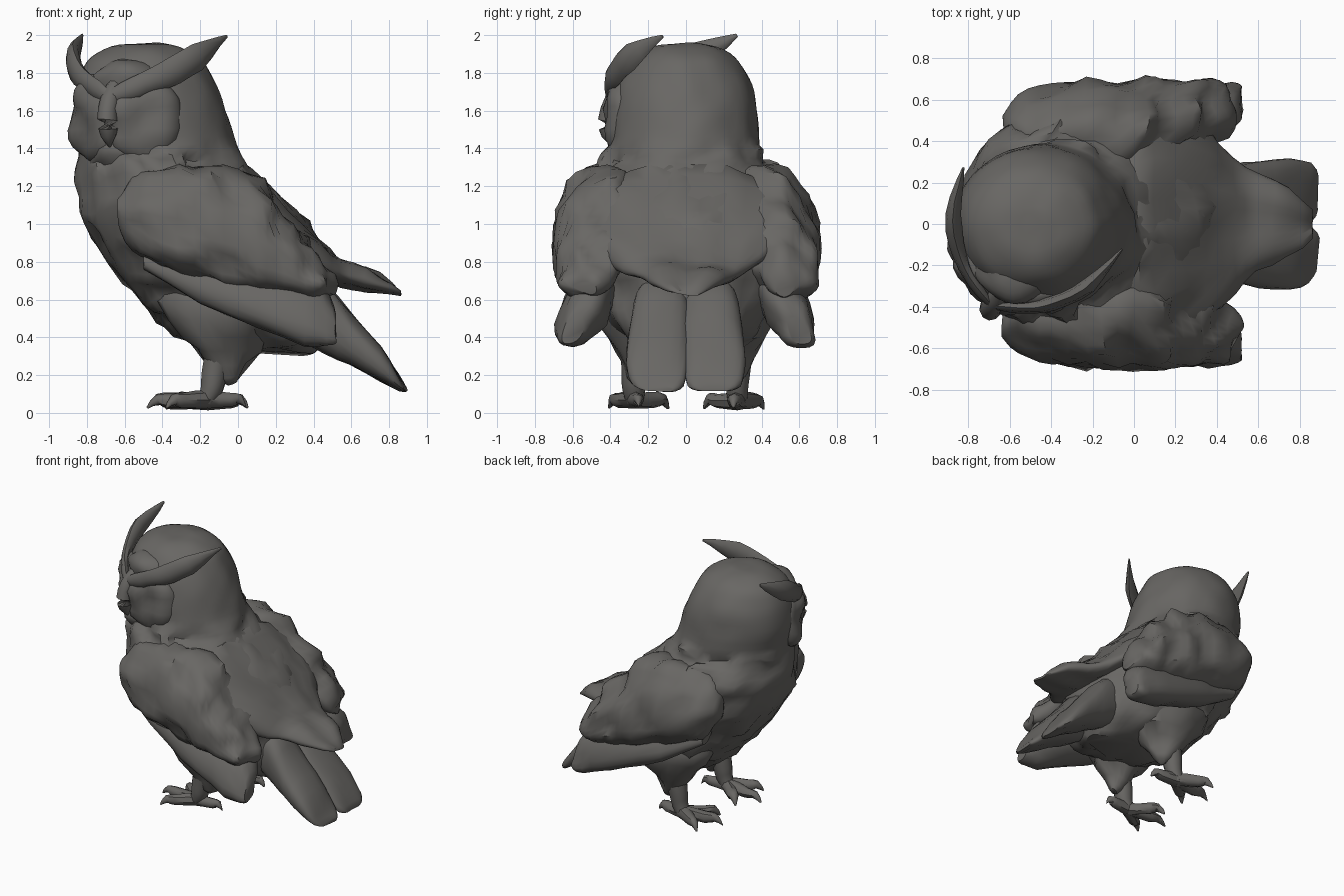
import bpy, bmesh, math
from mathutils import Vector, Matrix, noise

cube = bpy.data.objects.get("Cube")
if cube:
    bpy.data.objects.remove(cube, do_unlink=True)

grey = bpy.data.materials.new("dark warm grey")
grey.use_nodes = True
COLOR = (0.14, 0.135, 0.127, 1)
grey.diffuse_color = COLOR
grey.node_tree.nodes["Principled BSDF"].inputs["Base Color"].default_value = COLOR


def finish(name, bm, ruffle):
    """Ruffle the plumage, then turn the bmesh into a shaded object."""
    bmesh.ops.recalc_face_normals(bm, faces=bm.faces)
    bm.normal_update()
    moves = []
    for v in bm.verts:
        n = noise.noise_vector(v.co * 7)
        moves.append((v.normal * n.x + n * 0.6) * ruffle(v.co))
    for v, m in zip(bm.verts, moves):
        v.co += m
    mesh = bpy.data.meshes.new(name)
    bm.to_mesh(mesh)
    bm.free()
    mesh.materials.append(grey)
    obj = bpy.data.objects.new(name, mesh)
    bpy.context.collection.objects.link(obj)
    bpy.ops.object.select_all(action='DESELECT')
    obj.select_set(True)
    bpy.context.view_layer.objects.active = obj
    bpy.ops.object.shade_smooth_by_angle(angle=math.radians(45))


def skin(rings):
    """Bridge rings of points into a closed bmesh."""
    bm = bmesh.new()
    loops = [[bm.verts.new(p) for p in ring] for ring in rings]
    n = len(loops[0])
    for a, b in zip(loops, loops[1:]):
        for i in range(n):
            j = (i + 1) % n
            bm.faces.new((a[i], a[j], b[j], b[i]))
    bm.faces.new(loops[0])
    bm.faces.new(loops[-1])
    return bm


def smooth_rows(rows, steps):
    """Catmull-Rom interpolation between the given rows."""
    out = []
    for k in range(len(rows) - 1):
        p0, p1 = rows[max(k - 1, 0)], rows[k]
        p2, p3 = rows[k + 1], rows[min(k + 2, len(rows) - 1)]
        for s in range(steps):
            t = s / steps
            out.append([b + 0.5 * t * (c - a + t * (2 * a - 5 * b + 4 * c - d
                        + t * (3 * (b - c) + d - a)))
                        for a, b, c, d in zip(p0, p1, p2, p3)])
    return out + [rows[-1]]


def power(v, e):
    return math.copysign(abs(v) ** e, v)


def loft(name, rows, place, ruffle, segs=24, steps=2, square=1.0):
    """Each row: position, low and high of first axis, low and high of second."""
    rings = []
    for t, a0, a1, b0, b1 in smooth_rows(rows, steps):
        ring = []
        for i in range(segs):
            g = math.tau * i / segs
            ring.append(place(t, (a0 + a1) / 2 + (a1 - a0) / 2 * power(math.cos(g), square),
                              (b0 + b1) / 2 + (b1 - b0) / 2 * power(math.sin(g), square)))
        rings.append(ring)
    finish(name, skin(rings), ruffle)


def tube(name, pts, segs=8, flat=1.0, steps=2):
    """Tapered tube through (point, radius) pairs."""
    rows = [Vector(r[:]) for r in smooth_rows([list(p) + [r] for p, r in pts], steps)]
    rings = []
    for k, row in enumerate(rows):
        d = (rows[min(k + 1, len(rows) - 1)] - rows[max(k - 1, 0)]).to_3d()
        q = d.to_track_quat('Z', 'Y')
        ring = []
        for i in range(segs):
            g = math.tau * i / segs
            off = Vector((math.cos(g) * flat, math.sin(g), 0)) * row[3]
            ring.append(row.to_3d() + q @ off)
        rings.append(ring)
    finish(name, skin(rings), lambda p: 0.012)


# Body and head in one stack of level slices: ragged breast, sleek crown
def body_ruffle(p):
    if p.z > 1.4:
        return 0.008
    return 0.085 if p.x < -0.2 else 0.03


loft("body_and_head", [
    (0.33, -0.12, 0.40, -0.15, 0.15), (0.40, -0.30, 0.48, -0.34, 0.34),
    (0.50, -0.43, 0.50, -0.43, 0.43), (0.65, -0.57, 0.49, -0.50, 0.50),
    (0.80, -0.69, 0.47, -0.54, 0.54), (1.00, -0.81, 0.36, -0.55, 0.55),
    (1.20, -0.84, 0.17, -0.53, 0.53), (1.32, -0.84, 0.03, -0.45, 0.45),
    (1.42, -0.84, -0.01, -0.40, 0.39), (1.56, -0.87, -0.05, -0.39, 0.38),
    (1.70, -0.86, -0.10, -0.37, 0.36), (1.80, -0.83, -0.15, -0.33, 0.32),
    (1.88, -0.78, -0.21, -0.27, 0.26), (1.94, -0.67, -0.31, -0.17, 0.16),
    (1.955, -0.55, -0.42, -0.06, 0.06)],
    lambda t, a, b: (a, b, t), body_ruffle, segs=48, steps=3)

# Mantle drooping over the shoulders and ending in a point above the tail
loft("back_mantle", [
    (-0.14, 1.18, 1.30, -0.38, 0.38), (0.02, 1.05, 1.32, -0.50, 0.50),
    (0.18, 0.90, 1.185, -0.54, 0.54), (0.35, 0.76, 1.005, -0.47, 0.47),
    (0.48, 0.69, 0.86, -0.32, 0.32), (0.60, 0.66, 0.785, -0.24, 0.24),
    (0.74, 0.64, 0.735, -0.17, 0.17), (0.86, 0.625, 0.645, -0.07, 0.07)],
    lambda t, a, b: (t, b, a - 0.3 * b * b * max(0, 1 - 2 * t)),
    lambda p: 0.025, segs=32, square=0.9)

for side, s in (("left", 1), ("right", -1)):
    def across(t, a, b, s=s):
        return (t, b * s, a)

    def slanted(t, a, b, s=s):
        return (t, s * (b + 0.17 * (0.98 - a)), a)

    def blade(t, a, b, s=s):
        return (t, s * (b - 0.35 * (a - 0.5)), a)

    # Folded wing: domed coverts over long flight feathers slanting inward
    loft(side + "_wing_coverts", [
        (-0.63, 1.00, 1.12, 0.44, 0.54), (-0.56, 0.87, 1.24, 0.36, 0.62),
        (-0.40, 0.77, 1.30, 0.28, 0.67), (-0.15, 0.69, 1.32, 0.24, 0.70),
        (0.05, 0.64, 1.25, 0.24, 0.68), (0.20, 0.62, 1.11, 0.26, 0.68),
        (0.33, 0.61, 0.97, 0.30, 0.66), (0.42, 0.62, 0.83, 0.36, 0.62),
        (0.48, 0.63, 0.69, 0.42, 0.54)],
        slanted, lambda p: 0.05, segs=28, steps=3, square=0.92)
    loft(side + "_flight_feathers", [
        (-0.50, 0.76, 0.92, 0.50, 0.62), (-0.20, 0.58, 0.86, 0.42, 0.66),
        (0.10, 0.45, 0.78, 0.40, 0.68), (0.35, 0.365, 0.70, 0.42, 0.67),
        (0.47, 0.345, 0.62, 0.46, 0.66), (0.52, 0.36, 0.52, 0.52, 0.63)],
        blade, lambda p: 0.025, segs=20, square=0.85)

    # Broad flat tail half, meeting its twin along the middle
    loft(side + "_tail_feathers", [
        (0.28, 0.42, 0.74, -0.02, 0.25), (0.45, 0.32, 0.70, -0.02, 0.28),
        (0.60, 0.25, 0.52, -0.02, 0.305), (0.75, 0.17, 0.35, -0.015, 0.32),
        (0.85, 0.115, 0.21, 0.01, 0.29), (0.89, 0.11, 0.14, 0.07, 0.23)],
        across, lambda p: 0.012, segs=20, square=0.75)

    # Feathered thigh, shank and toes
    loft(side + "_thigh", [
        (0.17, -0.06, 0.00, 0.24, 0.29), (0.25, -0.16, 0.05, 0.19, 0.34),
        (0.40, -0.29, 0.16, 0.12, 0.42), (0.58, -0.42, 0.26, 0.08, 0.46),
        (0.74, -0.34, 0.20, 0.12, 0.36)],
        lambda t, a, b, s=s: (a, b * s, t), lambda p: 0.04, segs=20)
    tube(side + "_shank", [((-0.10, 0.27 * s, 0.32), 0.08),
                           ((-0.13, 0.27 * s, 0.20), 0.065),
                           ((-0.14, 0.27 * s, 0.12), 0.06),
                           ((-0.17, 0.27 * s, 0.05), 0.05)], segs=10)
    toes = {"inner": (-0.36, 0.10), "middle": (-0.48, 0.23),
            "outer": (-0.38, 0.41), "rear": (0.05, 0.25)}
    for toe, (x, y) in toes.items():
        root, tip = Vector((-0.16, 0.27 * s, 0.065)), Vector((x, y * s, 0.025))
        up = Vector((0, 0, 0.04))
        tube(side + "_" + toe + "_toe", [
            (root, 0.05), (root.lerp(tip, 0.6) + up * 0.6, 0.04),
            (root.lerp(tip, 0.82) + up, 0.03), (tip, 0.005)], segs=8)

# Face parts live in the turned frame of the head: sideways, forward, up
TURN = Matrix.Translation((-0.48, 0, 0)) @ Matrix(
    ((0.89, -0.46, 0, 0), (-0.46, -0.89, 0, 0), (0, 0, 1, 0), (0, 0, 0, 1)))


def face(x, y, z):
    return TURN @ Vector((x, y, z))


def pad(name, where, size, yaw=0.0, dish=0.0, ruffle=0.03):
    """Rounded pad of feathers on the face, optionally hollowed in front."""
    bm = bmesh.new()
    bmesh.ops.create_uvsphere(bm, u_segments=24, v_segments=14, radius=1)
    for v in bm.verts:
        v.co.y *= 1 - dish * math.exp(-(v.co.x ** 2 + v.co.z ** 2) / 0.2)
    bm.transform(TURN @ Matrix.Translation(where) @ Matrix.Rotation(yaw, 4, 'Z')
                 @ Matrix.Diagonal((*size, 1)))
    finish(name, bm, lambda p: ruffle)


for side, s in (("left", 1), ("right", -1)):
    # Dished cheek disc with a hollow for the eye
    pad(side + "_cheek_disc", (0.15 * s, 0.31, 1.56), (0.20, 0.10, 0.24), -0.55 * s, 0.4)

    # Brow sweeping back into the ear tuft
    tube(side + "_brow_and_ear_tuft", [
        (face(0.01 * s, 0.44, 1.67), 0.035), (face(0.13 * s, 0.39, 1.73), 0.055),
        (face(0.25 * s, 0.30, 1.785), 0.065), (face(0.37 * s, 0.14, 1.885), 0.075),
        (face(0.43 * s, -0.08, 1.995), 0.008)], flat=0.5, steps=3)

# Forehead wedge between the brows, hooked beak and ruffled bib
pad("forehead", (0, 0.24, 1.75), (0.20, 0.17, 0.13))
tube("beak", [(face(0, 0.36, 1.74), 0.04), (face(0, 0.43, 1.65), 0.055),
              (face(0, 0.46, 1.55), 0.055), (face(0, 0.45, 1.47), 0.04),
              (face(0, 0.42, 1.40), 0.008)], segs=10)
pad("chin_bib", (0, 0.24, 1.36), (0.22, 0.16, 0.14), ruffle=0.05)
